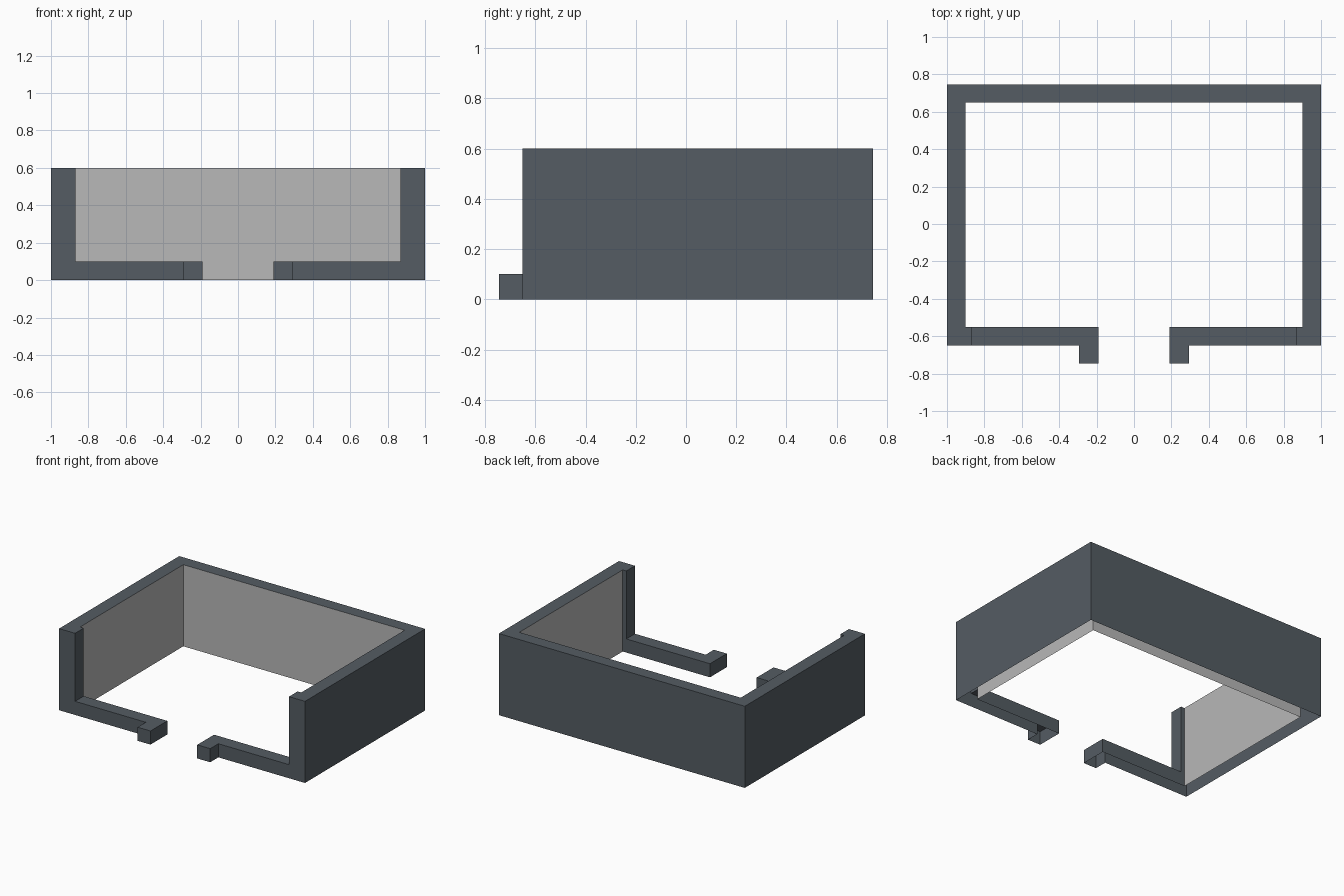
import bpy
import bmesh

cube = bpy.data.objects.get("Cube")
if cube:
    bpy.data.objects.remove(cube, do_unlink=True)

HIGH, LOW = 0.6, 0.1


def make_material(name, rgb):
    mat = bpy.data.materials.new(name)
    mat.use_nodes = True
    colour = (*rgb, 1.0)
    mat.diffuse_color = colour
    mat.node_tree.nodes["Principled BSDF"].inputs["Base Color"].default_value = colour
    return mat


def strip(bm, path, z0, z1):
    """Upright faces along a plan path, facing right of its direction."""
    for a, b in zip(path, path[1:]):
        bm.faces.new([bm.verts.new(p) for p in
                      ((*a, z0), (*b, z0), (*b, z1), (*a, z1))])


def cap(bm, outline, z):
    bm.faces.new([bm.verts.new((*p, z)) for p in outline])


def finish(bm, name, mat):
    """Weld the left half and mirror it to the right."""
    bmesh.ops.remove_doubles(bm, verts=bm.verts, dist=0.0001)
    mesh = bpy.data.meshes.new(name)
    bm.to_mesh(mesh)
    bm.free()
    mesh.materials.append(mat)
    obj = bpy.data.objects.new(name, mesh)
    bpy.context.collection.objects.link(obj)
    mirror = obj.modifiers.new("mirror", 'MIRROR')
    mirror.use_axis[0] = True


slate = make_material("slate grey", (0.089, 0.107, 0.125))
pale = make_material("pale grey", (0.48, 0.48, 0.48))

# Plan paths of the left half, counterclockwise round the solid
outer = [(0.87, -0.65), (1, -0.65), (1, 0.745), (0, 0.745)]
inner = [(0, 0.65), (0.9, 0.65), (0.9, -0.55)]
post = [(0.9, -0.55), (0.87, -0.55), (0.87, -0.65)]
curb = [(0.87, -0.55), (0.19, -0.55), (0.19, -0.745),
        (0.295, -0.745), (0.295, -0.65), (0.87, -0.65)]

# Tall walls with front corner posts, open underneath
bm = bmesh.new()
strip(bm, outer, 0, HIGH)
strip(bm, post[:2], 0, HIGH)
strip(bm, post[1:], LOW, HIGH)
cap(bm, outer + inner + post[1:2], HIGH)
finish(bm, "outer_walls", slate)

# Low front curb with a forward tab beside the entrance
bm = bmesh.new()
strip(bm, curb, 0, LOW)
cap(bm, curb, LOW)
finish(bm, "front_curb", slate)

# Pale lining on the inside of the walls
bm = bmesh.new()
strip(bm, inner, 0, HIGH)
finish(bm, "inner_lining", pale)
